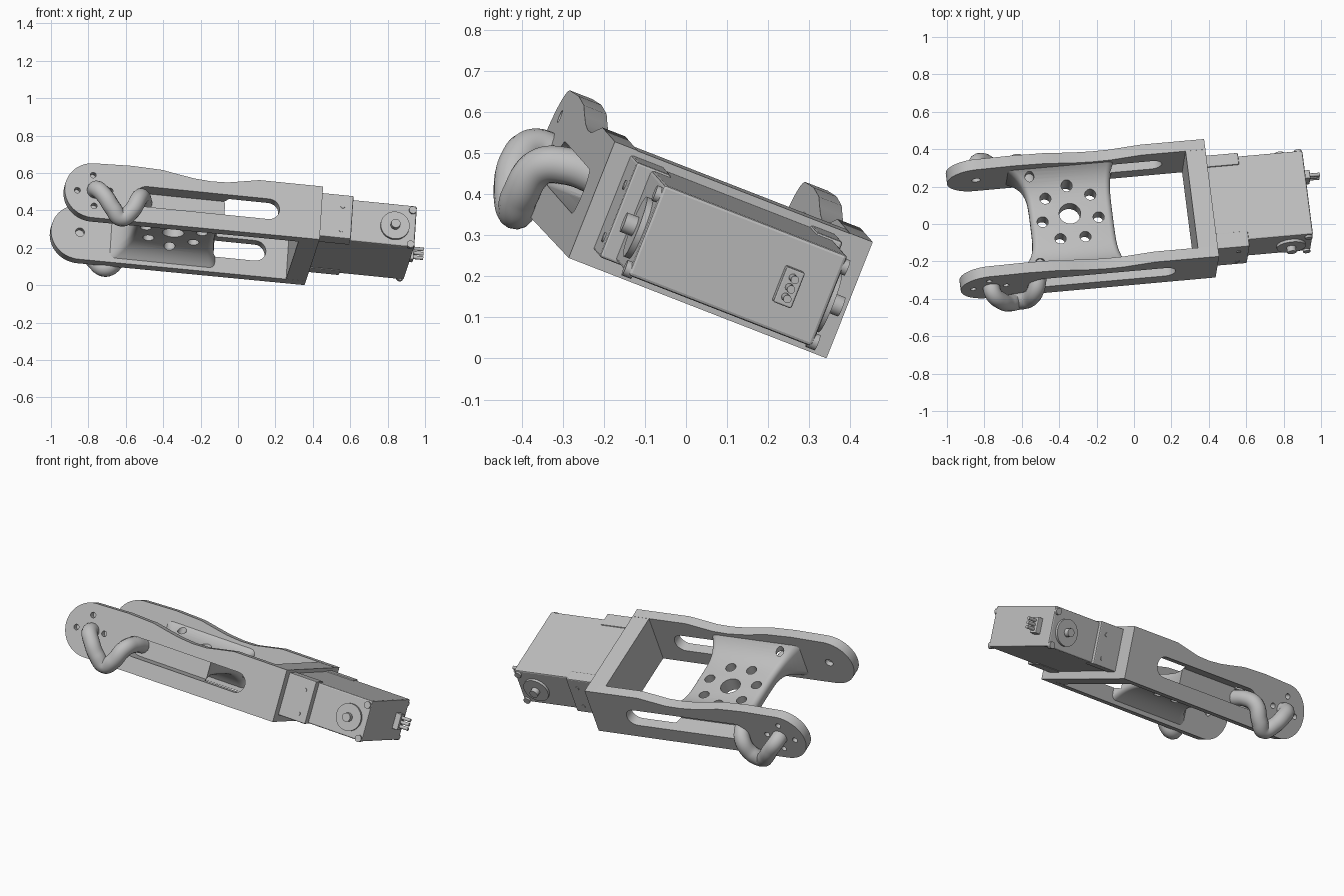
import bpy, bmesh, math
from mathutils import Vector, Matrix

cube = bpy.data.objects.get("Cube")
if cube:
    bpy.data.objects.remove(cube)

# Tilted frame: u along the link, v across, w through its height
u = Vector((0.991, 0.088, -0.1)).normalized()
v = Vector((-0.119, 0.925, -0.36))
v = (v - u * v.dot(u)).normalized()
w = u.cross(v)
FRAME = Matrix((u, v, w)).transposed().to_4x4()
FRAME.translation = v * -0.065 + w * 0.298

grey = bpy.data.materials.new("light_grey")
grey.use_nodes = True
COLOR = (0.52, 0.52, 0.52, 1)
grey.diffuse_color = COLOR
grey.node_tree.nodes["Principled BSDF"].inputs["Base Color"].default_value = COLOR

ALONG_V = Matrix.Rotation(math.pi / 2, 4, 'X')
ALONG_U = Matrix.Rotation(math.pi / 2, 4, 'Y')
ALONG_W = Matrix.Identity(4)


def activate(ob):
    bpy.ops.object.select_all(action='DESELECT')
    ob.select_set(True)
    bpy.context.view_layer.objects.active = ob


def finish(name, bm, bevel=0):
    bmesh.ops.recalc_face_normals(bm, faces=bm.faces)
    me = bpy.data.meshes.new(name)
    bm.to_mesh(me)
    bm.free()
    ob = bpy.data.objects.new(name, me)
    bpy.context.collection.objects.link(ob)
    ob.matrix_world = FRAME
    me.materials.append(grey)
    if bevel:
        mod = ob.modifiers.new("bevel", 'BEVEL')
        mod.width, mod.segments = bevel, 2
    return ob


def smooth(ob, angle=35):
    activate(ob)
    bpy.ops.object.shade_smooth_by_angle(angle=math.radians(angle))


def box(name, lo, hi, bevel=0):
    lo, hi = Vector(lo), Vector(hi)
    bm = bmesh.new()
    bmesh.ops.create_cube(bm, size=1, matrix=Matrix.Translation((lo + hi) / 2)
                          @ Matrix.Diagonal((*(hi - lo), 1)))
    return finish(name, bm, bevel)


def cylinder(name, centre, r, depth, axis, sides=32):
    bm = bmesh.new()
    bmesh.ops.create_cone(bm, cap_ends=True, segments=sides, radius1=r, radius2=r,
                          depth=depth, matrix=Matrix.Translation(centre) @ axis)
    ob = finish(name, bm)
    smooth(ob)
    return ob


def prism(name, outline, v0, v1):
    """Extrude a (u, w) outline across the link."""
    bm = bmesh.new()
    face = bm.faces.new([bm.verts.new((a, v0, b)) for a, b in outline])
    new = bmesh.ops.extrude_face_region(bm, geom=[face])["geom"]
    bmesh.ops.translate(bm, vec=(0, v1 - v0, 0),
                        verts=[g for g in new if isinstance(g, bmesh.types.BMVert)])
    return finish(name, bm)


def cut(ob, cutters):
    bpy.context.view_layer.update()
    activate(ob)
    for c in cutters:
        mod = ob.modifiers.new("cut", 'BOOLEAN')
        mod.object, mod.solver = c, 'EXACT'
        bpy.ops.object.modifier_apply(modifier=mod.name)
    for c in cutters:
        bpy.data.objects.remove(c)


def arc(cu, cw, r, a0, a1, n):
    return [(cu + r * math.cos(math.radians(a0 + (a1 - a0) * i / n)),
             cw + r * math.sin(math.radians(a0 + (a1 - a0) * i / n))) for i in range(n + 1)]


TIP, R, HALF = -0.845, 0.156, 0.339
arm_outline = ([(0.383, -0.15), (0.383, 0.155), (0.04, 0.155), (-0.04, 0.14), (-0.13, 0.123),
                (-0.22, 0.12), (-0.31, 0.127), (-0.39, 0.14), (-0.484, 0.157), (-0.65, 0.163)]
               + arc(TIP, 0, R, 88, 270, 32))


def slot(v0, v1):
    rr = 0.058
    return prism("slot_cutter", arc(0.1, -0.005, rr, -90, 90, 12)
                 + arc(-0.56, -0.005, rr, 90, 270, 12), v0, v1)


# Cross plate: rounded sections lofted across, flaring into both arms
bm = bmesh.new()
rings = []
for i in range(33):
    t = -1 + i / 16
    f = abs(t) ** 4
    top, low = 0.03 + 0.075 * f, -0.05 - 0.085 * f
    u0, u1 = -0.585 - 0.1 * f, -0.14 + 0.03 * f
    cu, cw, hu, hw = (u0 + u1) / 2, (top + low) / 2, (u1 - u0) / 2, (top - low) / 2
    rnd = 0.03
    ring = []
    for k, (sx, sy) in enumerate(((1, 1), (-1, 1), (-1, -1), (1, -1))):
        ring += arc(cu + sx * (hu - rnd), cw + sy * (hw - rnd), rnd, 90 * k, 90 * k + 90, 5)
    rings.append([bm.verts.new((a, t * 0.285, b)) for a, b in ring])
for r0, r1 in zip(rings, rings[1:]):
    n = len(r0)
    for k in range(n):
        bm.faces.new((r0[k], r0[(k + 1) % n], r1[(k + 1) % n], r1[k]))
bm.faces.new(rings[0])
bm.faces.new(rings[-1])
plate = finish("cross_plate", bm)
HU, HV = -0.37, 0.03
holes = [cylinder("hole_cutter", (HU, HV, 0), 0.058, 0.6, ALONG_W)]
for k in range(7):
    a = math.radians(90 + 360 / 7 * k)
    holes.append(cylinder("hole_cutter", (HU + 0.155 * math.cos(a), HV + 0.155 * math.sin(a), 0),
                          0.03, 0.6, ALONG_W, 24))
for s in (-1, 1):
    holes.append(slot(s * 0.235, s * 0.4))
    holes.append(cylinder("hole_cutter", (-0.565, s * 0.245, 0.1), 0.024, 0.2, ALONG_W, 24))
cut(plate, holes)
smooth(plate, 40)

# End bar joining the arms behind the motor
box("end_bar", (0.276, -HALF + 0.01, -0.15), (0.383, HALF - 0.01, 0.154))

for s, side in ((-1, "right"), (1, "left")):
    # Side arm with long slot, horn screw holes and inner pivot hole
    arm = prism(side + "_arm", arm_outline, s * (HALF - 0.06), s * HALF)
    cutters = [slot(s * 0.2, s * 0.4),
               cylinder("hole_cutter", (TIP, s * (HALF - 0.06), 0), 0.024, 0.07, ALONG_V, 24)]
    for k in range(4):
        a = math.radians(90 * k + 5)
        cutters.append(cylinder("hole_cutter", (TIP + 0.088 * math.cos(a), s * HALF,
                                                0.088 * math.sin(a)), 0.016, 0.07, ALONG_V, 20))
    cut(arm, cutters)
    smooth(arm, 25)

    # Bent hook on the outside of the arm
    path = [(-0.835, -0.03, 0), (-0.83, 0.035, -0.005), (-0.79, 0.062, -0.05),
            (-0.74, 0.055, -0.115), (-0.69, 0.035, -0.155), (-0.64, 0.045, -0.115),
            (-0.6, 0.03, -0.03), (-0.58, -0.03, -0.002), (-0.56, -0.12, 0)]
    curve = bpy.data.curves.new(side + "_hook", 'CURVE')
    curve.dimensions, curve.bevel_depth, curve.bevel_resolution = '3D', 0.046, 5
    curve.use_fill_caps = True
    sp = curve.splines.new('BEZIER')
    sp.bezier_points.add(len(path) - 1)
    for p, (a, out, b) in zip(sp.bezier_points, path):
        p.co = (a, s * (HALF + out), b)
        p.handle_left_type = p.handle_right_type = 'AUTO'
    hook = bpy.data.objects.new(side + "_hook", curve)
    bpy.context.collection.objects.link(hook)
    hook.matrix_world = FRAME
    curve.materials.append(grey)
    activate(hook)
    bpy.ops.object.convert(target='MESH')
    smooth(bpy.context.object, 50)

# Motor body
V0, V1, W0, W1 = -0.25, 0.233, -0.105, 0.133
box("motor_body", (0.37, V0, W0), (0.902, V1, W1), 0.008)
for s, face, side in ((-1, V0, "right"), (1, V1, "left")):
    # Mounting flange, output disc and shaft on each side
    reach = 0.04 if s < 0 else 0.018
    ends = sorted((face - s * 0.05, face + s * reach))
    box(side + "_flange", (0.375, ends[0], W0 - 0.005), (0.555, ends[1], W1 + 0.006), 0.006)
    cylinder(side + "_output_disc", (0.79, face, 0.005), 0.078, 0.03, ALONG_V, 40)
    cylinder(side + "_output_shaft", (0.79, face + s * 0.02, 0.005), 0.025, 0.05, ALONG_V, 24)
    for i, b in enumerate((-0.092, 0.104)):
        cylinder(f"{side}_case_screw_{i}", (0.88, face, b), 0.02, 0.024, ALONG_V, 20)
        cylinder(f"{side}_flange_screw_{i}", (0.5, face + s * reach, b * 0.7), 0.012, 0.008,
                 ALONG_V, 16)

# Cable connector with three pins
box("connector", (0.89, 0.1, -0.035), (0.935, 0.148, 0.058), 0.004)
for i in (-1, 0, 1):
    cylinder(f"connector_pin_{i + 2}", (0.955, 0.124, 0.012 + i * 0.025), 0.01, 0.066, ALONG_U, 16)
